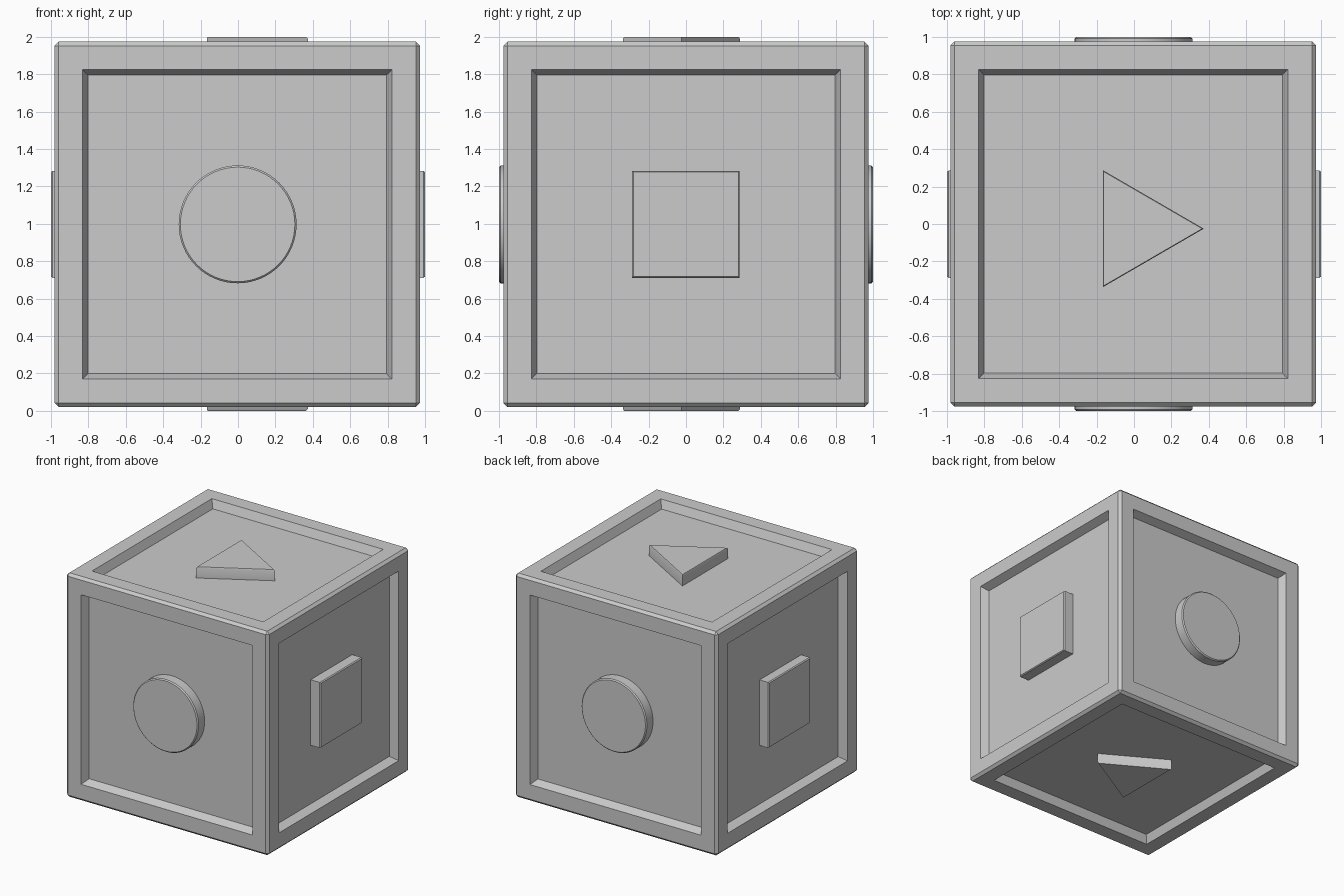
import bpy, bmesh
from math import cos, sin, tau
from mathutils import Vector

if "Cube" in bpy.data.objects:
    bpy.data.objects.remove(bpy.data.objects["Cube"])

HALF, FLOOR = 0.977, 0.907      # cube half size, recessed panel distance
CENTRE = Vector((-0.004, 0, 0.997))


def finish(name, bm):
    bmesh.ops.recalc_face_normals(bm, faces=bm.faces[:])
    me = bpy.data.meshes.new(name)
    bm.to_mesh(me)
    bm.free()
    ob = bpy.data.objects.new(name, me)
    bpy.context.collection.objects.link(ob)
    return ob


# Cube body: chamfered edges and a sloped recess in every face
bm = bmesh.new()
bmesh.ops.create_cube(bm, size=2 * HALF)
bmesh.ops.bevel(bm, geom=bm.edges[:], offset=0.022, segments=1,
                affect='EDGES', profile=0.5)
panels = [f for f in bm.faces if f.calc_area() > 1]
bmesh.ops.inset_individual(bm, faces=panels, thickness=0.181, depth=0)
bmesh.ops.inset_individual(bm, faces=panels, thickness=0.042, depth=FLOOR - HALF)
bmesh.ops.translate(bm, verts=bm.verts[:], vec=CENTRE)
finish("cube_body", bm)


# Raised symbol: a prism with a chamfered top, placed on one cube face
def symbol(name, outline, place):
    edge = 0.009
    bm = bmesh.new()
    base = bm.faces.new([bm.verts.new((u, v, FLOOR - 0.01)) for u, v in outline])
    ext = bmesh.ops.extrude_face_region(bm, geom=[base])["geom"]
    top = [g for g in ext if isinstance(g, bmesh.types.BMFace)]
    for v in top[0].verts:
        v.co.z = 1 - edge
    bmesh.ops.recalc_face_normals(bm, faces=bm.faces[:])
    bmesh.ops.inset_individual(bm, faces=top, thickness=edge, depth=edge)
    for v in bm.verts:
        v.co = place(*v.co)
    ob = finish(name, bm)
    bpy.ops.object.select_all(action='DESELECT')
    ob.select_set(True)
    bpy.context.view_layer.objects.active = ob
    bpy.ops.object.shade_smooth_by_angle(angle=0.5)


circle = [(0.315 * cos(tau * i / 64) - 0.002, 0.315 * sin(tau * i / 64) - 0.003)
          for i in range(64)]
square = [(-0.288, -0.289), (0.286, -0.289), (0.286, 0.283), (-0.288, 0.283)]
triangle = [(-0.167, -0.338), (0.373, -0.025), (-0.167, 0.288)]

# Matching symbols on opposite faces
for s, circ, sq, tri in ((1, "back", "right", "top"), (-1, "front", "left", "bottom")):
    symbol(circ + "_circle", circle, lambda u, v, w: Vector((u, s * w, v + 1)))
    symbol(sq + "_square", square, lambda u, v, w: Vector((s * w, u, v + 1)))
    symbol(tri + "_triangle", triangle, lambda u, v, w: Vector((u, v, s * w + 1)))
